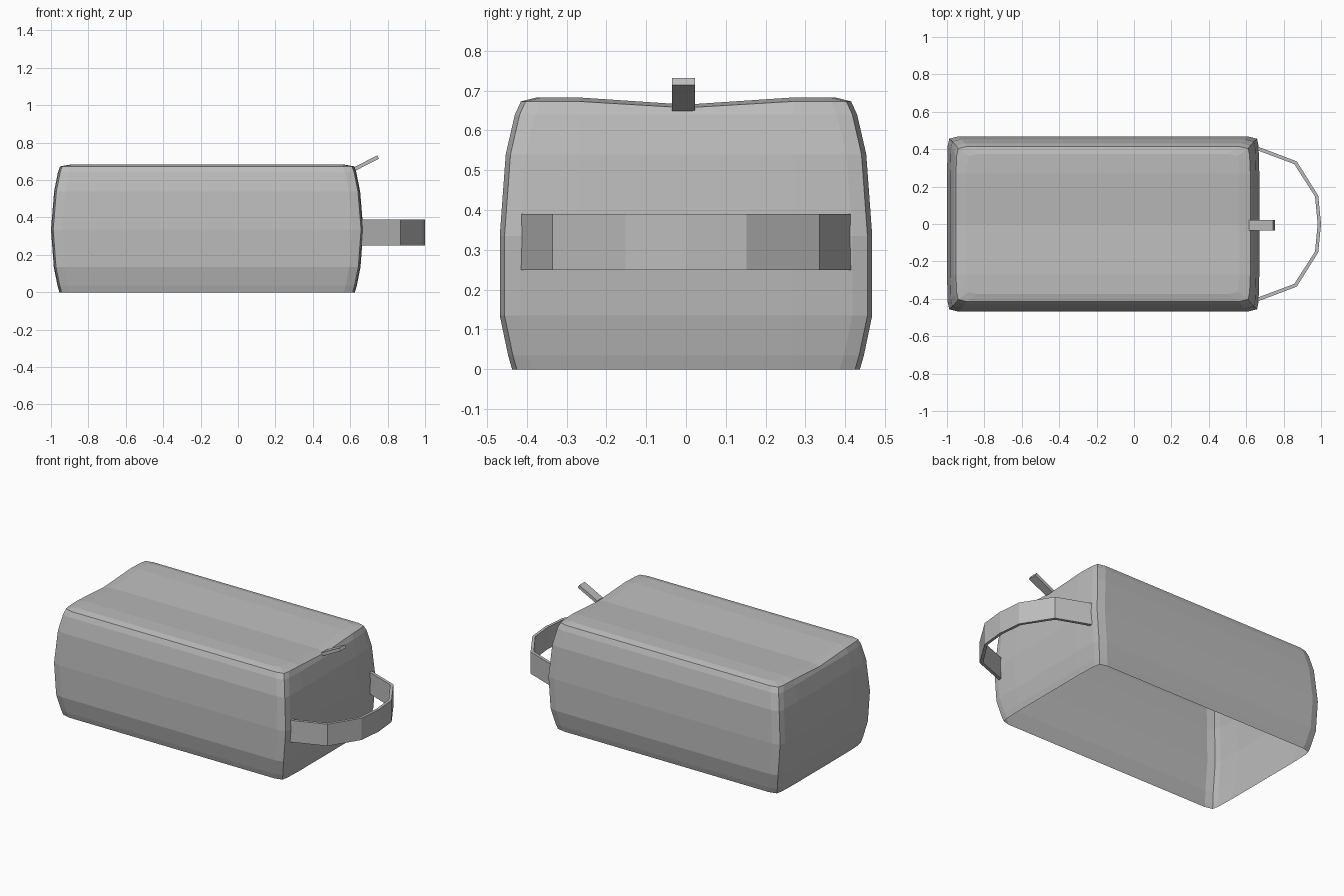
import bpy
import bmesh
from mathutils import Vector

cube = bpy.data.objects.get("Cube")
if cube:
    bpy.data.objects.remove(cube)

grey = bpy.data.materials.new("grey fabric")
grey.use_nodes = True
colour = (0.5, 0.5, 0.5, 1)
grey.diffuse_color = colour
bsdf = next(n for n in grey.node_tree.nodes if n.type == 'BSDF_PRINCIPLED')
bsdf.inputs["Base Color"].default_value = colour

CENTRE = -0.165   # middle of the bag along x


def finish(name, bm):
    bm.normal_update()
    mesh = bpy.data.meshes.new(name)
    bm.to_mesh(mesh)
    bm.free()
    mesh.materials.append(grey)
    obj = bpy.data.objects.new(name, mesh)
    bpy.context.collection.objects.link(obj)
    return obj


def half_outline(hx, hy):
    """Right half of a rounded rectangle, from front middle side to back."""
    quarter = [(hx, 0.27), (hx - 0.004, hy - 0.05),
               (hx - 0.012, hy - 0.012), (hx - 0.06, hy), (hx * 0.8, hy)]
    front = [(x, -y) for x, y in reversed(quarter)]
    return front + [(hx, 0)] + quarter


def ring(bm, z, hx, hy, sag=0):
    """Full loop of vertices; sag lowers the middle between front and back."""
    half = half_outline(hx, hy)
    loop = half + [(-x, y) for x, y in reversed(half)]
    return [bm.verts.new((CENTRE + x, y, z - sag * max(0, 1 - abs(y) / 0.27)))
            for x, y in loop]


# Bag body: bulging walls, open underneath, with a sagging top
bm = bmesh.new()
levels = [(0, 0.79, 0.437), (0.035, 0.80, 0.447), (0.135, 0.82, 0.468),
          (0.335, 0.835, 0.468), (0.54, 0.818, 0.453), (0.64, 0.798, 0.43)]
rings = [ring(bm, *level) for level in levels]
rings.append(ring(bm, 0.673, 0.787, 0.415, 0.016))
rings.append(ring(bm, 0.683, 0.73, 0.375, 0.018))
count = len(rings[0])
for low, high in zip(rings, rings[1:]):
    for i in range(count):
        j = (i + 1) % count
        bm.faces.new((low[i], low[j], high[j], high[i]))

# Top panel: strips joining the two ends
top = rings[-1]
for i in range(count // 2 - 1):
    bm.faces.new((top[i], top[i + 1], top[-2 - i], top[-1 - i]))
finish("bag_body", bm)

# Carrying handle: a flat band bent around the right end
bm = bmesh.new()
outer = [(0.65, 0.418), (0.87, 0.335), (0.985, 0.152), (1.0, 0)]
inner = [(0.65, 0.398), (0.857, 0.32), (0.968, 0.147), (0.982, 0)]


def band_path(side):
    return side + [(x, -y) for x, y in reversed(side[:-1])]


sections = []
for (ox, oy), (ix, iy) in zip(band_path(outer), band_path(inner)):
    corners = [(ox, oy, 0.25), (ox, oy, 0.39), (ix, iy, 0.39), (ix, iy, 0.25)]
    sections.append([bm.verts.new(c) for c in corners])
for a, b in zip(sections, sections[1:]):
    for i in range(4):
        j = (i + 1) % 4
        bm.faces.new((a[i], a[j], b[j], b[i]))
bm.faces.new(sections[0])
bm.faces.new(sections[-1])
bmesh.ops.recalc_face_normals(bm, faces=bm.faces)
finish("carry_handle", bm)

# Zip pull: a short slanted tab at the top of the right end
bm = bmesh.new()
bmesh.ops.create_cube(bm, size=1)
start, end = Vector((0.62, 0, 0.657)), Vector((0.749, 0, 0.723))
along = end - start
across = Vector((-along.z, 0, along.x)).normalized() * 0.02
for v in bm.verts:
    x, y, z = v.co
    v.co = (start + end) / 2 + along * x + across * z
    v.co.y = -0.0065 + y * 0.057
finish("zip_pull", bm)
